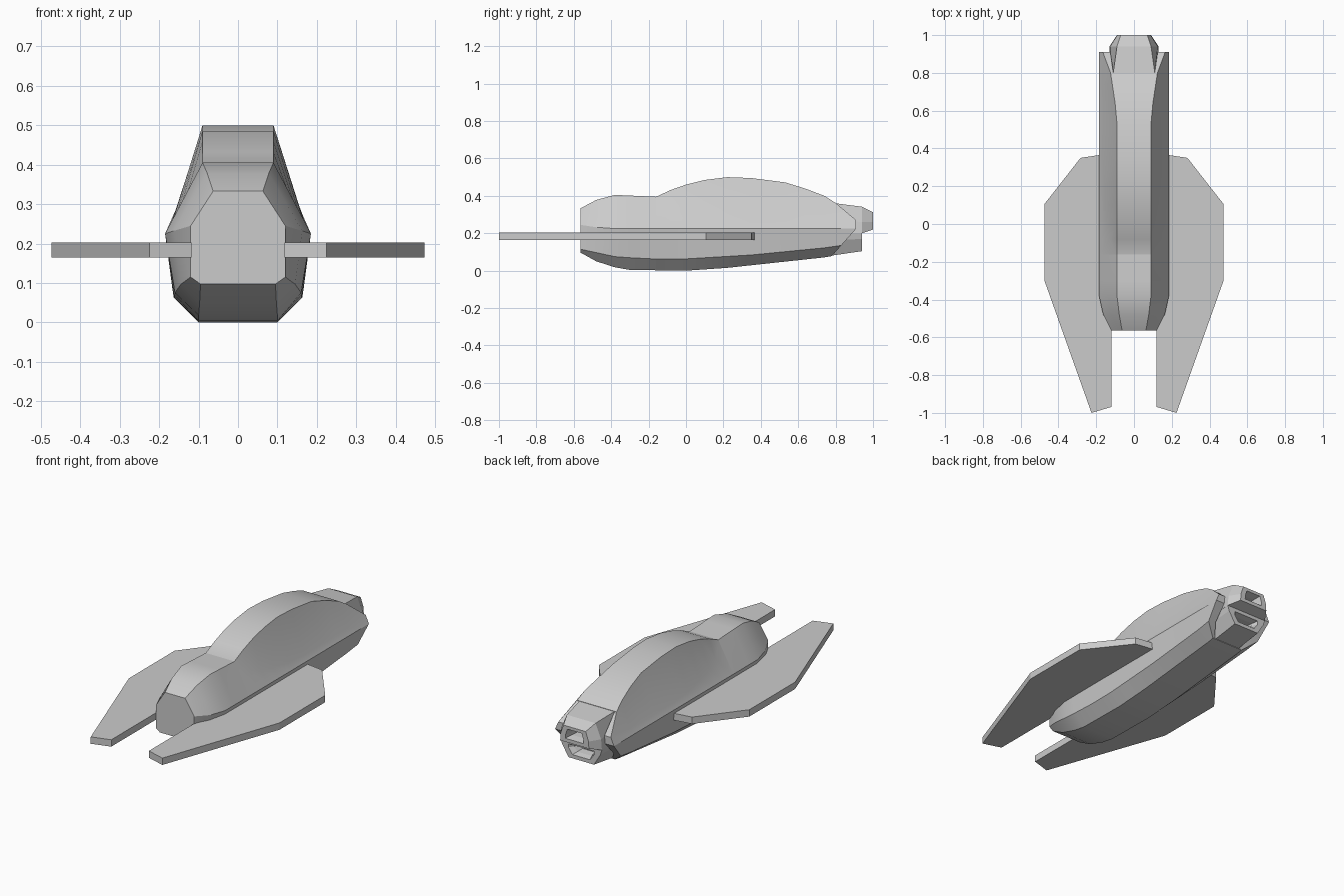
import bpy, bmesh

if "Cube" in bpy.data.objects:
    bpy.data.objects.remove(bpy.data.objects["Cube"])


def interp(table, y):
    """Piecewise linear lookup in [(y, value), ...]."""
    if y <= table[0][0]:
        return table[0][1]
    for (a, va), (b, vb) in zip(table, table[1:]):
        if y <= b:
            return va + (vb - va) * (y - a) / (b - a)
    return table[-1][1]


def finish(name, bm, angle=None):
    bmesh.ops.recalc_face_normals(bm, faces=bm.faces[:])
    mesh = bpy.data.meshes.new(name)
    bm.to_mesh(mesh)
    bm.free()
    ob = bpy.data.objects.new(name, mesh)
    bpy.context.collection.objects.link(ob)
    if angle:
        bpy.ops.object.select_all(action='DESELECT')
        ob.select_set(True)
        bpy.context.view_layer.objects.active = ob
        bpy.ops.object.shade_smooth_by_angle(angle=angle)
    return ob


def loft(name, half_rings, angle=None):
    """Skin rings given as right-hand halves, mirrored across x = 0."""
    bm = bmesh.new()
    rings = [[bm.verts.new(p) for p in h + [(-x, y, z) for x, y, z in reversed(h)]]
             for h in half_rings]
    n = len(rings[0])
    for a, b in zip(rings, rings[1:]):
        for i in range(n):
            j = (i + 1) % n
            bm.faces.new((a[i], a[j], b[j], b[i]))
    bm.faces.new(rings[0])
    bm.faces.new(rings[-1])
    return finish(name, bm, angle)


# Hull profiles along y
top_z = [(-.565, .333), (-.48, .378), (-.38, .405), (-.16, .395), (-.08, .432),
         (0, .46), (.1, .485), (.22, .5), (.35, .495), (.53, .472), (.64, .438), (.74, .4)]
top_w = [(-.565, .063), (-.48, .078), (-.38, .09), (.53, .09), (.64, .1), (.74, .115)]
shoulder_w = [(-.565, .12), (-.48, .163), (-.38, .185)]
shoulder_z = [(-.565, .245), (-.48, .232), (-.38, .225)]
lower_w = [(-.565, .12), (-.48, .145), (-.38, .16), (0, .163), (.74, .17)]
lower_z = [(-.565, .115), (-.38, .075), (-.2, .062), (0, .063), (.35, .084), (.74, .122)]
bottom_w = [(-.565, .095), (-.38, .1)]
bottom_z = [(-.565, .097), (-.48, .05), (-.38, .018), (-.3, .004), (0, 0),
            (.22, .015), (.74, .071)]
crease = [(-.16, .03), (-.08, .42), (0, .56), (.1, .68), (.22, .78), (.35, .82)]

rings = []
for y in [-.565, -.48, -.38, -.3, -.161, -.16, -.08, 0, .1, .22, .35, .53, .64, .74]:
    tw, tz = interp(top_w, y), interp(top_z, y)
    sw, sz = interp(shoulder_w, y), interp(shoulder_z, y)
    # canopy crease runs down the plane of the nose sides
    if y < -.16:
        cx, cz = (tw + sw) / 2, (tz + sz) / 2
    else:
        t = interp(crease, y)
        cx, cz = .09 + (sw - .09) * t, .395 + (sz - .395) * t
    rings.append([(tw, y, tz), (cx, y, cz), (sw, y, sz),
                  (interp(lower_w, y), y, interp(lower_z, y)),
                  (interp(bottom_w, y), y, interp(bottom_z, y))])
# Swept tail rim and recess
rings.append([(.124, .8, .362), (.165, .91, .27), (.185, .91, .225), (.172, .83, .135), (.1, .78, .078)])
rings.append([(.11, .8, .355), (.125, .91, .27), (.13, .91, .225), (.125, .83, .14), (.085, .78, .085)])
rings.append([(.1, .78, .33), (.11, .8, .27), (.11, .8, .225), (.11, .79, .15), (.08, .77, .1)])
loft("hull", rings, .5)


def ring(y, top, mid, bottom):
    return [(w, y, z) for w, z in (top, mid, bottom)]


# Stacked exhausts with stepped nozzle openings
loft("upper_exhaust", [
    ring(.76, (.095, .352), (.11, .27), (.12, .2)),
    ring(.8, (.11, .36), (.118, .27), (.125, .2)),
    ring(.94, (.09, .342), (.125, .26), (.13, .2)),
    ring(1.0, (.07, .312), (.088, .26), (.09, .22)),
    ring(1.0, (.045, .295), (.056, .262), (.058, .24)),
    ring(.96, (.035, .286), (.042, .262), (.044, .248)),
    ring(.92, (.03, .282), (.036, .262), (.038, .25))])
loft("lower_exhaust", [
    ring(.76, (.12, .2), (.115, .16), (.08, .078)),
    ring(.94, (.13, .2), (.12, .17), (.08, .104)),
    ring(.94, (.08, .18), (.08, .16), (.055, .125)),
    ring(.91, (.065, .172), (.065, .158), (.045, .133)),
    ring(.87, (.055, .168), (.055, .157), (.04, .137))])

# Flat swept wings
plan = [(.118, .37), (.185, .365), (.283, .35), (.473, .107), (.473, -.303), (.225, -1.0), (.118, -.968)]
for side, name in ((1, "wing_right"), (-1, "wing_left")):
    bm = bmesh.new()
    face = bm.faces.new([bm.verts.new((side * x, y, .164)) for x, y in plan])
    out = bmesh.ops.extrude_face_region(bm, geom=[face])
    verts = [v for v in out["geom"] if isinstance(v, bmesh.types.BMVert)]
    bmesh.ops.translate(bm, verts=verts, vec=(0, 0, .039))
    if not face.is_valid or len(bm.faces) < len(plan) + 2:
        bm.faces.new([v for v in bm.verts if v not in verts])
    finish(name, bm)
